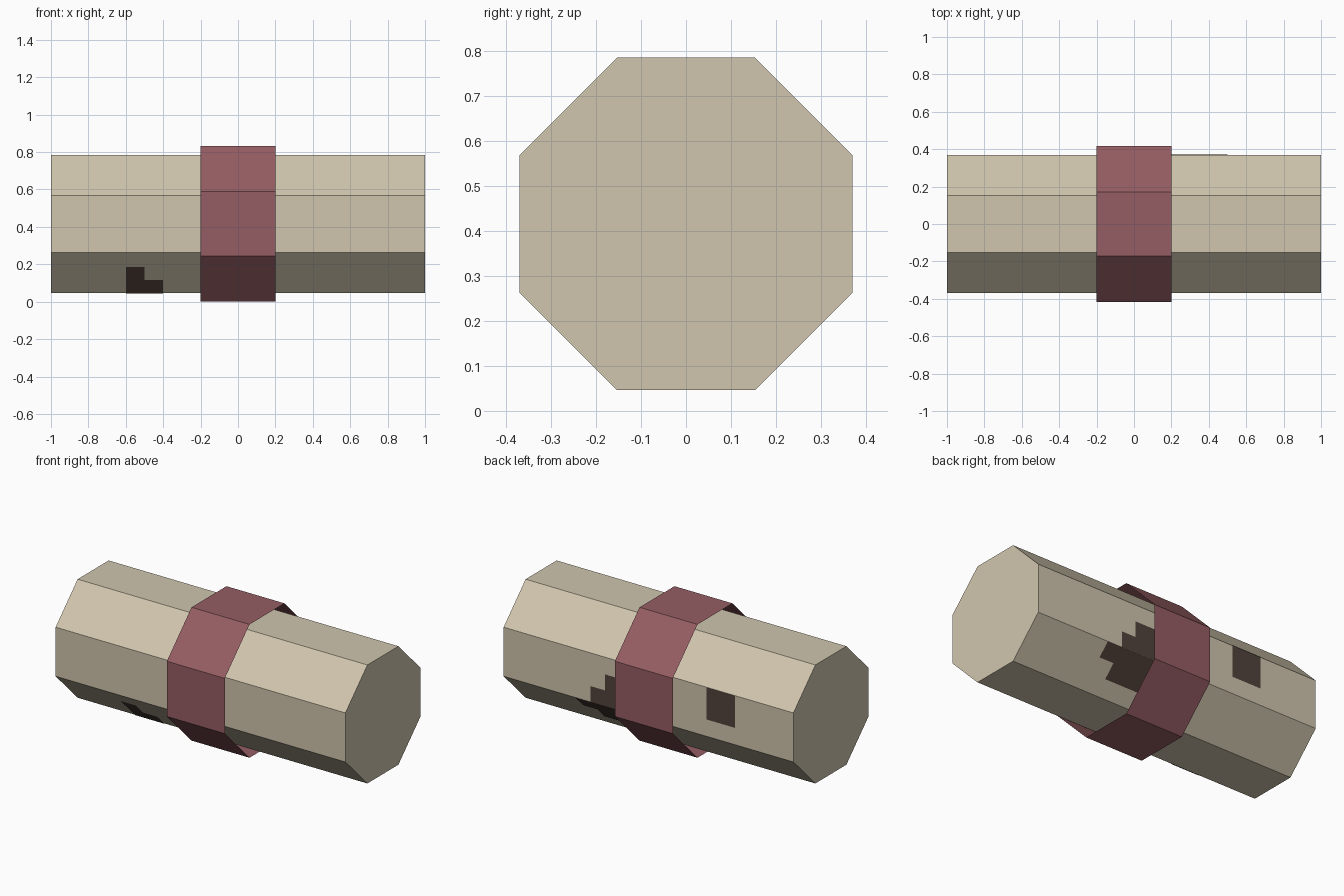
import bpy
import bmesh
from math import pi, cos, sin, tan, radians
from mathutils import Matrix, Vector

cube = bpy.data.objects.get("Cube")
if cube:
    bpy.data.objects.remove(cube, do_unlink=True)

SIDES = 8
BODY_R = 0.4
BAND_R = 0.45
CENTRE_Z = BAND_R * cos(pi / SIDES)
BODY_FLAT = BODY_R * cos(pi / SIDES)     # centre to flat side
HALF_SIDE = BODY_FLAT * tan(pi / SIDES)  # half the width of one flat side
CELL = 0.1                               # stain step size


def material(name, rgb):
    mat = bpy.data.materials.new(name)
    mat.use_nodes = True
    colour = (*rgb, 1.0)
    mat.diffuse_color = colour
    bsdf = mat.node_tree.nodes["Principled BSDF"]
    bsdf.inputs["Base Color"].default_value = colour
    bsdf.inputs["Roughness"].default_value = 0.9
    return mat


def add_object(name, bm, mat):
    mesh = bpy.data.meshes.new(name)
    bm.to_mesh(mesh)
    bm.free()
    mesh.materials.append(mat)
    obj = bpy.data.objects.new(name, mesh)
    bpy.context.collection.objects.link(obj)
    return obj


def prism(name, radius, length, capped, mat):
    """Eight-sided prism along x, resting on a flat side."""
    bm = bmesh.new()
    turn = (Matrix.Translation((0, 0, CENTRE_Z))
            @ Matrix.Rotation(pi / 2, 4, 'Y')
            @ Matrix.Rotation(pi / SIDES, 4, 'Z'))
    bmesh.ops.create_cone(bm, cap_ends=capped, segments=SIDES, radius1=radius,
                          radius2=radius, depth=length, matrix=turn)
    return add_object(name, bm, mat)


def stain(name, angle, edge, rows, mat):
    """Stepped patch on one flat side; rows are counted inward from an edge."""
    a = radians(angle)
    normal = Vector((0, cos(a), sin(a)))
    across = Vector((0, -sin(a), cos(a)))
    origin = Vector((0, 0, CENTRE_Z)) + normal * (BODY_FLAT + 0.002)
    bm = bmesh.new()
    for i, (x0, x1) in enumerate(rows):
        t0, t1 = (edge * (HALF_SIDE - CELL * k) for k in (i, i + 1))
        corners = [(x0, t0), (x1, t0), (x1, t1), (x0, t1)]
        face = bm.faces.new([bm.verts.new(origin + across * t + Vector((x, 0, 0)))
                             for x, t in corners])
        face.normal_update()
        if face.normal.dot(normal) < 0:
            face.normal_flip()
    bmesh.ops.remove_doubles(bm, verts=bm.verts, dist=0.0001)
    return add_object(name, bm, mat)


parchment = material("parchment beige", (0.63, 0.56, 0.42))
ribbon = material("dusty red", (0.30, 0.11, 0.125))
brown = material("dark brown", (0.083, 0.056, 0.045))

# Rolled body and the open band around it
prism("rolled_body", BODY_R, 2.0, True, parchment)
prism("band", BAND_R, 0.4, False, ribbon)

# Dark stains on the flat sides
stain("back_square_stain", 0, 1, [(-0.6, -0.4), (-0.6, -0.4)], brown)
stain("back_stepped_stain", 0, -1, [(0.1, 0.4), (0.1, 0.3)], brown)
stain("lower_back_stain", -45, 1, [(0.1, 0.5), (0.1, 0.4)], brown)
stain("lower_front_stain", 225, 1, [(-0.6, -0.4), (-0.6, -0.5)], brown)
